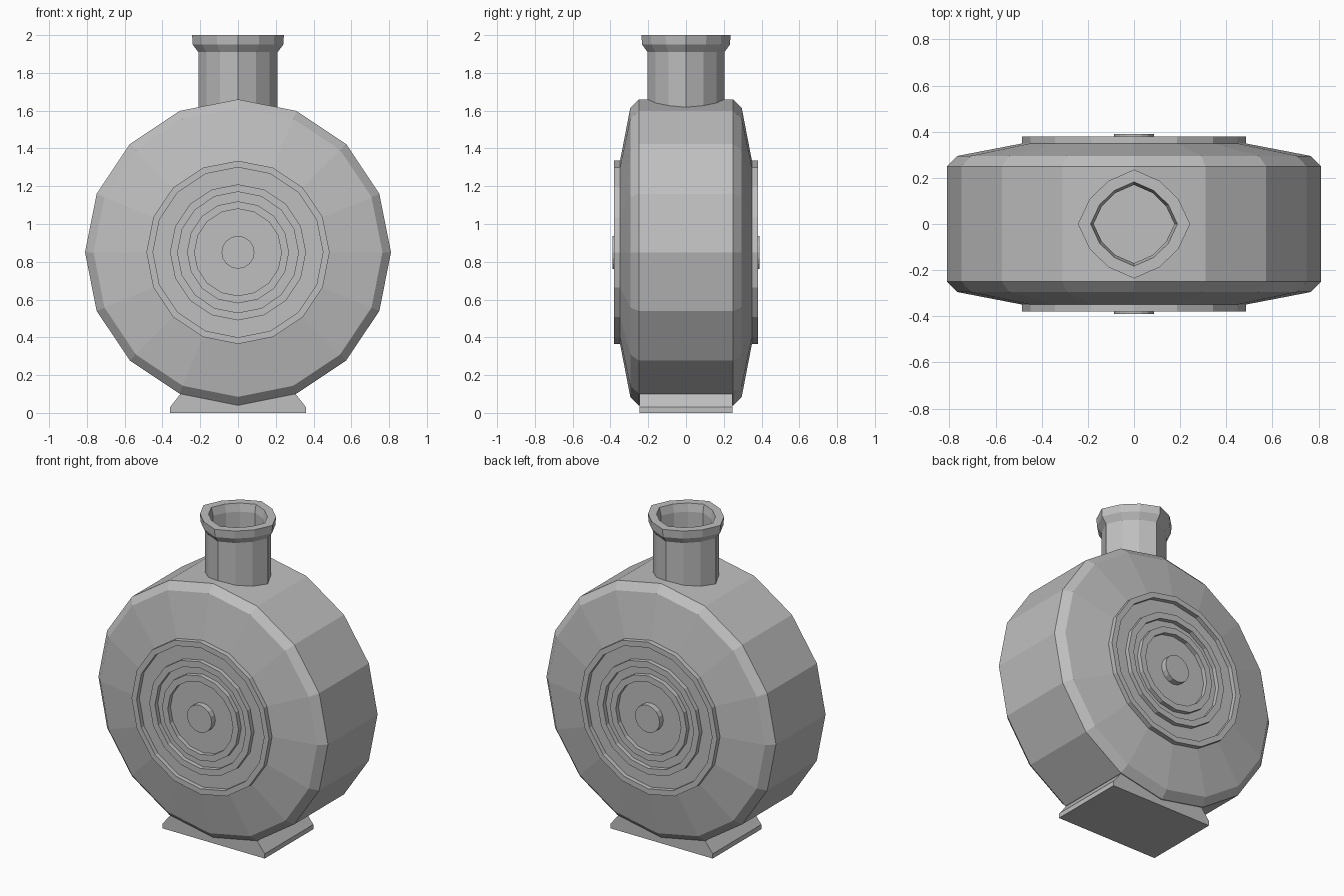
import bpy, bmesh, math
from mathutils import Matrix, Vector

cube = bpy.data.objects.get("Cube")
if cube:
    bpy.data.objects.remove(cube, do_unlink=True)

GREY = (0.52, 0.52, 0.52, 1.0)
metal = bpy.data.materials.new("plain grey")
metal.use_nodes = True
metal.diffuse_color = GREY
metal.node_tree.nodes["Principled BSDF"].inputs["Base Color"].default_value = GREY

CENTRE_Z = 0.85
SIDES = 16


def finish(name, bm):
    """Turn a bmesh into a flat shaded object."""
    bmesh.ops.recalc_face_normals(bm, faces=bm.faces)
    mesh = bpy.data.meshes.new(name)
    bm.to_mesh(mesh)
    bm.free()
    mesh.materials.append(metal)
    obj = bpy.data.objects.new(name, mesh)
    bpy.context.collection.objects.link(obj)
    return obj


def lathe(name, profile, sides, place, cap=True, loop=False, shape=None):
    """Revolve (radius, height) points; shape gives the unit outline point at step i."""
    shape = shape or (lambda i: (math.cos(math.tau * i / sides), math.sin(math.tau * i / sides)))
    bm = bmesh.new()
    rings = []
    for r, h in profile:
        rings.append([bm.verts.new(place @ Vector((r * shape(i)[0], r * shape(i)[1], h)))
                      for i in range(sides)])
    pairs = list(zip(rings, rings[1:]))
    if loop:
        pairs.append((rings[-1], rings[0]))
    for a, b in pairs:
        for i in range(sides):
            j = (i + 1) % sides
            bm.faces.new((a[i], a[j], b[j], b[i]))
    if cap and not loop:
        bm.faces.new(rings[0])
        bm.faces.new(rings[-1])
    return finish(name, bm)


# Round body, lying across the y axis
centre = Matrix.Translation((0, 0, CENTRE_Z))
front = centre @ Matrix.Rotation(math.pi / 2, 4, 'X')
back = centre @ Matrix.Rotation(-math.pi / 2, 4, 'X')
half = [(0.81, 0.25), (0.765, 0.295), (0.47, 0.352)]
lathe("body", [(r, -h) for r, h in reversed(half)] + half, SIDES, front)

# Concentric raised rings and a centre button on both faces
for side, place in (("front", front), ("back", back)):
    for label, inner, outer in (("outer", 0.45, 0.485), ("middle", 0.32, 0.36), ("inner", 0.23, 0.27)):
        lathe(f"{side}_{label}_ring",
              [(inner, 0.34), (inner, 0.38), (outer, 0.38), (outer, 0.34)],
              SIDES, place, loop=True)
    lathe(f"{side}_button", [(0.087, 0.34), (0.087, 0.39)], SIDES, place)


# Hollow neck with a flared lip; its outline is a softened diamond
def diamond(i):
    angle = math.tau * i / 12
    k = 1.0 if i % 3 == 0 else 0.915
    return k * math.cos(angle), 0.97 * k * math.sin(angle)


lathe("neck", [(0.21, 1.58), (0.21, 1.91), (0.24, 1.95), (0.243, 2.0),
               (0.188, 2.0), (0.175, 1.95), (0.175, 1.67)],
      12, Matrix.Identity(4), shape=diamond)

# Foot: a flared plate under the body
bm = bmesh.new()
outline = [(0.36, 0.0), (0.36, 0.03), (0.305, 0.1)]
outline += [(-x, z) for x, z in reversed(outline)]
face = bm.faces.new([bm.verts.new((x, -0.245, z)) for x, z in outline])
extruded = bmesh.ops.extrude_face_region(bm, geom=[face])["geom"]
bmesh.ops.translate(bm, vec=(0, 0.49, 0),
                    verts=[v for v in extruded if isinstance(v, bmesh.types.BMVert)])
finish("foot", bm)
